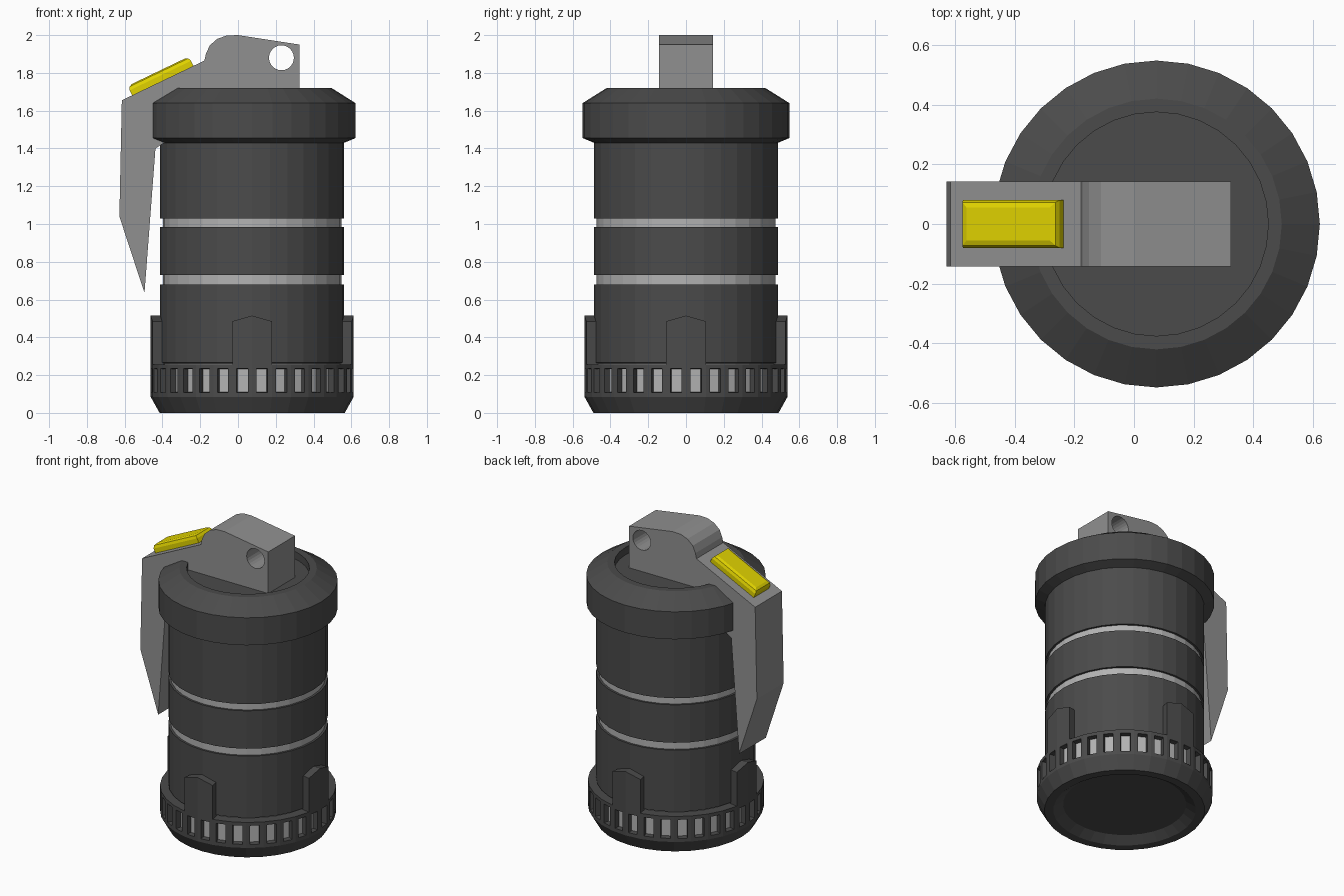
import bpy, bmesh, math
from mathutils import Matrix, Vector

if "Cube" in bpy.data.objects:
    bpy.data.objects.remove(bpy.data.objects["Cube"])

CX, SIDES = 0.075, 32


def mat(name, r, g, b):
    m = bpy.data.materials.new(name)
    m.diffuse_color = (r, g, b, 1)
    m.use_nodes = True
    m.node_tree.nodes["Principled BSDF"].inputs["Base Color"].default_value = m.diffuse_color
    return m


dark = mat("dark_grey", 0.07, 0.07, 0.07)
light = mat("light_grey", 0.45, 0.45, 0.45)
mid = mat("mid_grey", 0.28, 0.28, 0.28)
yellow = mat("yellow", 0.75, 0.65, 0.0)


def finish(name, bm, *mats):
    bmesh.ops.recalc_face_normals(bm, faces=bm.faces[:])
    me = bpy.data.meshes.new(name)
    bm.to_mesh(me)
    bm.free()
    ob = bpy.data.objects.new(name, me)
    for m in mats:
        me.materials.append(m)
    bpy.context.collection.objects.link(ob)
    return ob


def ring_point(r, step, z):
    a = 2 * math.pi * step / SIDES
    return (CX + r * math.cos(a), r * math.sin(a), z)


def lathe(profile):
    """Turn (radius, z) points round the axis and cap both ends."""
    bm = bmesh.new()
    rings = [[bm.verts.new(ring_point(r, i, z)) for i in range(SIDES)]
             for r, z in profile]
    for lo, hi in zip(rings, rings[1:]):
        for i in range(SIDES):
            j = (i + 1) % SIDES
            bm.faces.new((lo[i], lo[j], hi[j], hi[i]))
    bm.faces.new(rings[0][::-1])
    bm.faces.new(rings[-1])
    bmesh.ops.recalc_face_normals(bm, faces=bm.faces[:])
    bm.normal_update()
    return bm


# body with two light grooves
R, G = 0.487, 0.473
bm = lathe([(G, 0.23), (G, 0.262), (R, 0.266), (R, 0.68), (G, 0.68), (G, 0.73),
            (R, 0.73), (R, 0.985), (G, 0.985), (G, 1.03), (R, 1.03), (R, 1.44)])
for f in bm.faces:
    c = f.calc_center_median()
    if abs(f.normal.z) < 0.1 and math.hypot(c.x - CX, c.y) < 0.475:
        f.material_index = 1
finish("body", bm, dark, light)

# top collar with recessed lid
finish("collar", lathe([(0.47, 1.43), (R, 1.43), (0.5475, 1.455), (0.5475, 1.64),
                        (0.42, 1.72), (0.375, 1.72), (0.375, 1.67)]), dark)

# base ring with a pocket in every side
B = 0.5375
bm = lathe([(0.376, 0.04), (0.435, 0.0), (0.49, 0.0), (B, 0.085), (B, 0.257), (0.47, 0.257)])
sides = [f for f in bm.faces if abs(f.normal.z) < 0.01 and f.calc_center_median().z > 0.1]
bmesh.ops.inset_individual(bm, faces=sides, thickness=0.023, use_even_offset=True)
bmesh.ops.inset_individual(bm, faces=sides, thickness=0.002, depth=-0.035)
for f in sides:
    f.material_index = 1
finish("base_ring", bm, dark, light)

# four peaked lugs, each two sides wide
for k in range(4):
    bm = bmesh.new()
    cols = []
    for step, top in ((-1, 0.485), (0, 0.515), (1, 0.485)):
        s = step + k * SIDES // 4
        cols.append([bm.verts.new(ring_point(r, s, z))
                     for r, z in ((0.475, 0.25), (B, 0.25), (B, top), (0.475, top))])
    for a, b in zip(cols, cols[1:]):
        for i in range(4):
            j = (i + 1) % 4
            bm.faces.new((a[i], a[j], b[j], b[i]))
    bm.faces.new(cols[0])
    bm.faces.new(cols[2])
    finish(f"lug_{k + 1}", bm, dark)

# fuse head and lever as one extruded outline with a pin hole
outline = [(0.325, 1.65), (0.325, 1.95), (0, 2.0), (-0.06, 1.998), (-0.11, 1.98),
           (-0.15, 1.945), (-0.17, 1.90), (-0.178, 1.865), (-0.615, 1.655),
           (-0.628, 1.04), (-0.495, 0.635), (-0.437, 1.40), (-0.39, 1.43),
           (-0.34, 1.60), (-0.25, 1.65)]
hole = [(0.23 + 0.066 * math.cos(math.pi * i / 12), 1.88 + 0.066 * math.sin(math.pi * i / 12))
        for i in range(24)]
cu = bpy.data.curves.new("lever", "CURVE")
cu.dimensions, cu.fill_mode, cu.extrude = "2D", "BOTH", 0.1425
for pts in (outline, hole):
    sp = cu.splines.new("POLY")
    sp.points.add(len(pts) - 1)
    for p, (x, z) in zip(sp.points, pts):
        p.co = (x, z, 0, 1)
    sp.use_cyclic_u = True
lever = bpy.data.objects.new("lever", cu)
lever.rotation_euler.x = math.pi / 2
bpy.context.collection.objects.link(lever)
cu.materials.append(mid)
bpy.context.view_layer.objects.active = lever
lever.select_set(True)
bpy.ops.object.convert(target="MESH")
for p in lever.data.polygons:
    p.use_smooth = False

# yellow tab lying on the lever slope
bm = bmesh.new()
bmesh.ops.create_cube(bm, size=1)
bmesh.ops.scale(bm, vec=(0.36, 0.16, 0.11), verts=bm.verts[:])
bmesh.ops.bevel(bm, geom=[e for e in bm.edges if all(v.co.z > 0 for v in e.verts)],
                offset=0.025, segments=2, profile=0.5, affect="EDGES")
slope = math.atan2(0.21, 0.437)
bmesh.ops.transform(bm, verts=bm.verts[:], matrix=Matrix.Translation(Vector((-0.398, 0, 1.759)))
                    @ Matrix.Rotation(-slope, 4, "Y"))
finish("safety_tab", bm, yellow)
